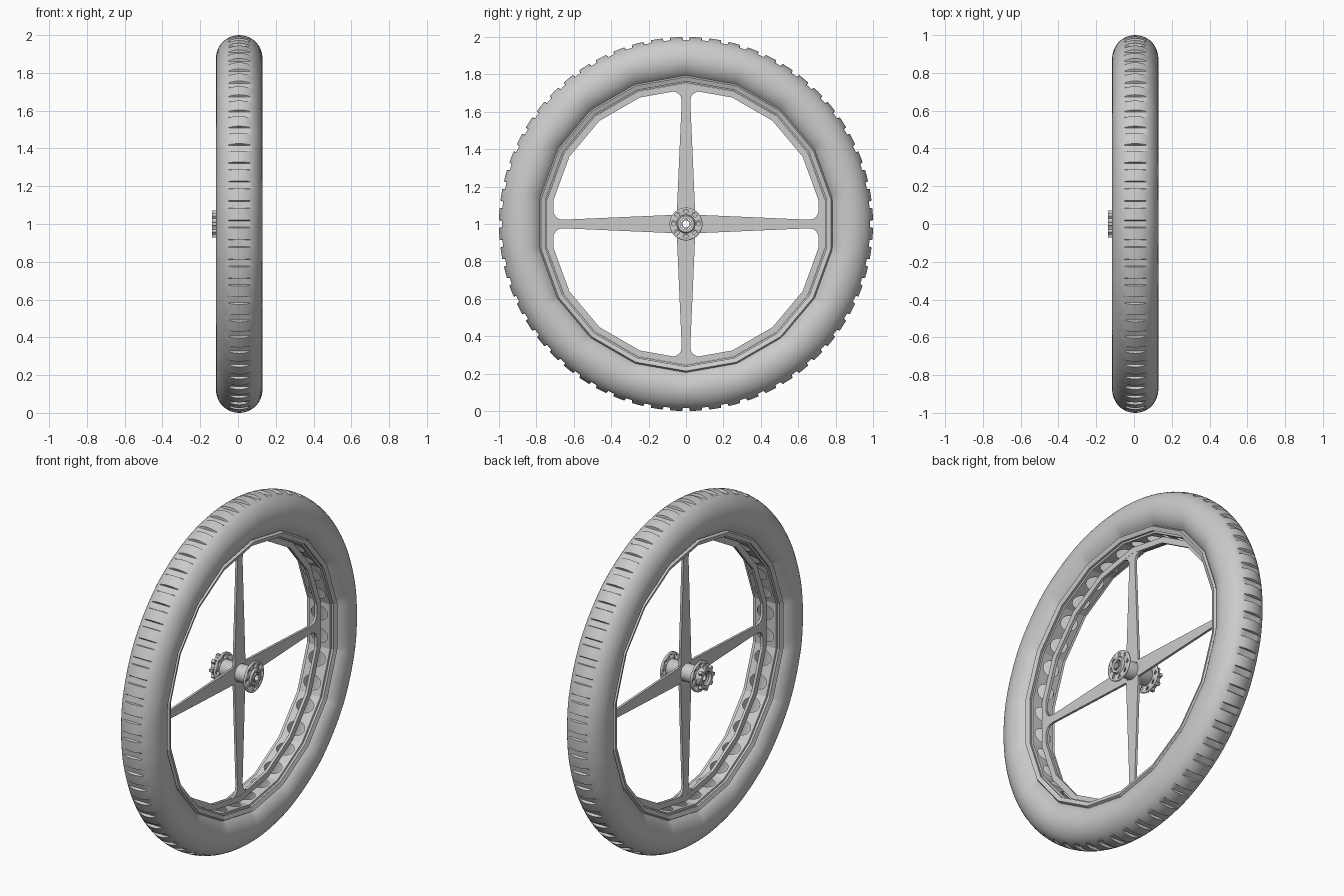
import bpy, bmesh
from math import sin, cos, pi, radians, degrees
from mathutils import Vector

cube = bpy.data.objects.get("Cube")
if cube:
    bpy.data.objects.remove(cube, do_unlink=True)

MID = 0.0065   # wheel centre plane
SIDES = 18     # facets of the rim

grey = bpy.data.materials.new("plain grey")
grey.use_nodes = True
grey.diffuse_color = (0.6, 0.6, 0.6, 1)
grey.node_tree.nodes["Principled BSDF"].inputs["Base Color"].default_value = grey.diffuse_color


def point(x, r, a):
    """Point at radius r and angle a (degrees from the top) around the axle."""
    return Vector((x, r * sin(radians(a)), 1 + r * cos(radians(a))))


def facet(a):
    """Radius factor that turns a circle into the rim polygon."""
    half = 180 / SIDES
    return cos(radians(half)) / cos(radians(a % (2 * half) - half))


def finish(bm, name, inward=False, thickness=0, smooth=True):
    bmesh.ops.remove_doubles(bm, verts=bm.verts, dist=0.0002)
    bmesh.ops.recalc_face_normals(bm, faces=bm.faces)
    if inward:
        axis = Vector((MID, 0, 1))
        for f in bm.faces:
            out = f.calc_center_median() - axis
            out.x = 0
            if f.normal.dot(out) > 0:
                f.normal_flip()
    mesh = bpy.data.meshes.new(name)
    bm.to_mesh(mesh)
    bm.free()
    mesh.materials.append(grey)
    obj = bpy.data.objects.new(name, mesh)
    bpy.context.collection.objects.link(obj)
    if thickness:
        mod = obj.modifiers.new("thickness", "SOLIDIFY")
        mod.thickness = thickness
        mod.offset = 0
    if smooth:
        bpy.ops.object.select_all(action="DESELECT")
        obj.select_set(True)
        bpy.context.view_layer.objects.active = obj
        bpy.ops.object.shade_smooth_by_angle(angle=radians(32))
    return obj


def lathe(bm, profile, angles, shape=lambda x, r, a: r, closed=False):
    """Sweep (x, r) points around the axle."""
    rows = [[bm.verts.new(point(x, shape(x, r, a), a)) for x, r in profile] for a in angles]
    n = len(profile)
    for i, row in enumerate(rows):
        nxt = rows[(i + 1) % len(rows)]
        for j in range(n if closed else n - 1):
            k = (j + 1) % n
            bm.faces.new((row[j], row[k], nxt[k], nxt[j]))


def holed_panel(bm, place, hu, hv, steps=16):
    """Square panel (-1..1) with an oval hole, laid out by place(u, v)."""
    outer, inner = [], []
    for i in range(steps):
        c, s = cos(2 * pi * i / steps), sin(2 * pi * i / steps)
        m = max(abs(c), abs(s))
        outer.append(bm.verts.new(place(c / m, s / m)))
        inner.append(bm.verts.new(place(hu * c, hv * s)))
    for i in range(steps):
        k = (i + 1) % steps
        bm.faces.new((outer[i], outer[k], inner[k], inner[i]))


def ring(name, profile, steps):
    bm = bmesh.new()
    lathe(bm, profile, [360 * i / steps for i in range(steps)], closed=True)
    return finish(bm, name)


# Tyre: round shell whose crown is cut by cross grooves
GROOVES = 60
section = []
for i in range(41):
    t = radians(-50 + 280 * i / 40)
    section.append((MID + 0.1225 * cos(t), 0.88 + (0.12 if sin(t) > 0 else 0.115) * sin(t)))
pitch = 360 / GROOVES
tyre_angles = [pitch * i + d for i in range(GROOVES) for d in (-1.2, -1, 0, 1, 1.2, 3)]


def tyre_shape(x, r, a):
    w = min(1, max(0, (0.97 - r) / 0.15))
    r *= 1 + w * (facet(a) - 1)
    in_groove = abs((a + pitch / 2) % pitch - pitch / 2) < 1.1
    return min(r, 0.985) if in_groove else r


bm = bmesh.new()
lathe(bm, section, tyre_angles, tyre_shape)
finish(bm, "tyre")

# Rim band with two oval slots on every facet
corners = [360 * i / SIDES for i in range(SIDES)]
BAND, HALF = 0.755, 0.068
bm = bmesh.new()
for a in corners:
    p, q = point(MID, BAND, a), point(MID, BAND, a + 360 / SIDES)
    for side in (0.25, 0.75):
        holed_panel(bm, lambda u, v: p.lerp(q, side + u / 4) + Vector((HALF * v, 0, 0)), 0.62, 0.78)
finish(bm, "rim_band", inward=True, smooth=False)

# Rim lips either side of the band
for name, s in (("left_rim_lip", 1), ("right_rim_lip", -1)):
    bm = bmesh.new()
    lip = [(0.068, 0.755), (0.07, 0.765), (0.085, 0.762), (0.094, 0.786), (0.078, 0.796)]
    lathe(bm, [(MID + s * x, r) for x, r in lip], corners)
    finish(bm, name, inward=True, smooth=False)

# Flat ring that carries the spokes
bm = bmesh.new()
lathe(bm, [(MID - 0.008, 0.72), (MID + 0.008, 0.72), (MID + 0.008, 0.754), (MID - 0.008, 0.754)],
      corners, closed=True)
finish(bm, "spoke_ring", smooth=False)

# Four tapered spokes flaring into the ring
outline = [(0.04, 0.05), (0.36, 0.036), (0.655, 0.023), (0.68, 0.027), (0.695, 0.037),
           (0.704, 0.053), (0.712, 0.075), (0.735, 0.08)]
for i, name in enumerate(("top_spoke", "back_spoke", "bottom_spoke", "front_spoke")):
    bm = bmesh.new()
    turn = radians(90 * i)
    loop = outline + [(r, -w) for r, w in reversed(outline)]
    face = bm.faces.new([bm.verts.new((MID - 0.007, w * cos(turn) + r * sin(turn),
                                       1 + r * cos(turn) - w * sin(turn))) for r, w in loop])
    new = bmesh.ops.extrude_face_region(bm, geom=[face])["geom"]
    bmesh.ops.translate(bm, vec=(0.014, 0, 0), verts=[v for v in new if isinstance(v, bmesh.types.BMVert)])
    finish(bm, name, smooth=False)

# Hub barrel, hollow right through
ring("hub_barrel", [(-0.112, 0.03), (0.118, 0.03), (0.118, 0.044), (0.108, 0.05), (-0.1, 0.05),
                    (-0.112, 0.044)], 32)
ring("axle_sleeve", [(-0.118, 0.018), (0.122, 0.018), (0.122, 0.025), (-0.118, 0.025)], 24)

# Hub flanges pierced by a circle of holes
HOLES = 8
for name, x in (("left_flange", 0.102), ("right_flange", -0.092)):
    bm = bmesh.new()
    for i in range(HOLES):
        holed_panel(bm, lambda u, v: point(x, 0.067 + 0.021 * v, (i + u / 2) * 360 / HOLES), 0.42, 0.5)
    finish(bm, name, thickness=0.01)

# Toothed mount on the right end of the hub
TEETH = 8
bm = bmesh.new()
tooth_angles = [(i + d) * 360 / TEETH for i in range(TEETH) for d in (-0.27, -0.16, 0.16, 0.27)]


def tooth_shape(x, r, a):
    near = abs((a * TEETH / 360 + 0.5) % 1 - 0.5) < 0.2
    return 0.071 if near and r > 0.05 else r


lathe(bm, [(-0.137, 0.04), (-0.117, 0.04), (-0.117, 0.056), (-0.137, 0.056)],
      tooth_angles, tooth_shape, closed=True)
finish(bm, "toothed_mount", smooth=False)
ring("mount_collar", [(-0.122, 0.036), (-0.095, 0.036), (-0.095, 0.054), (-0.122, 0.054)], 32)
